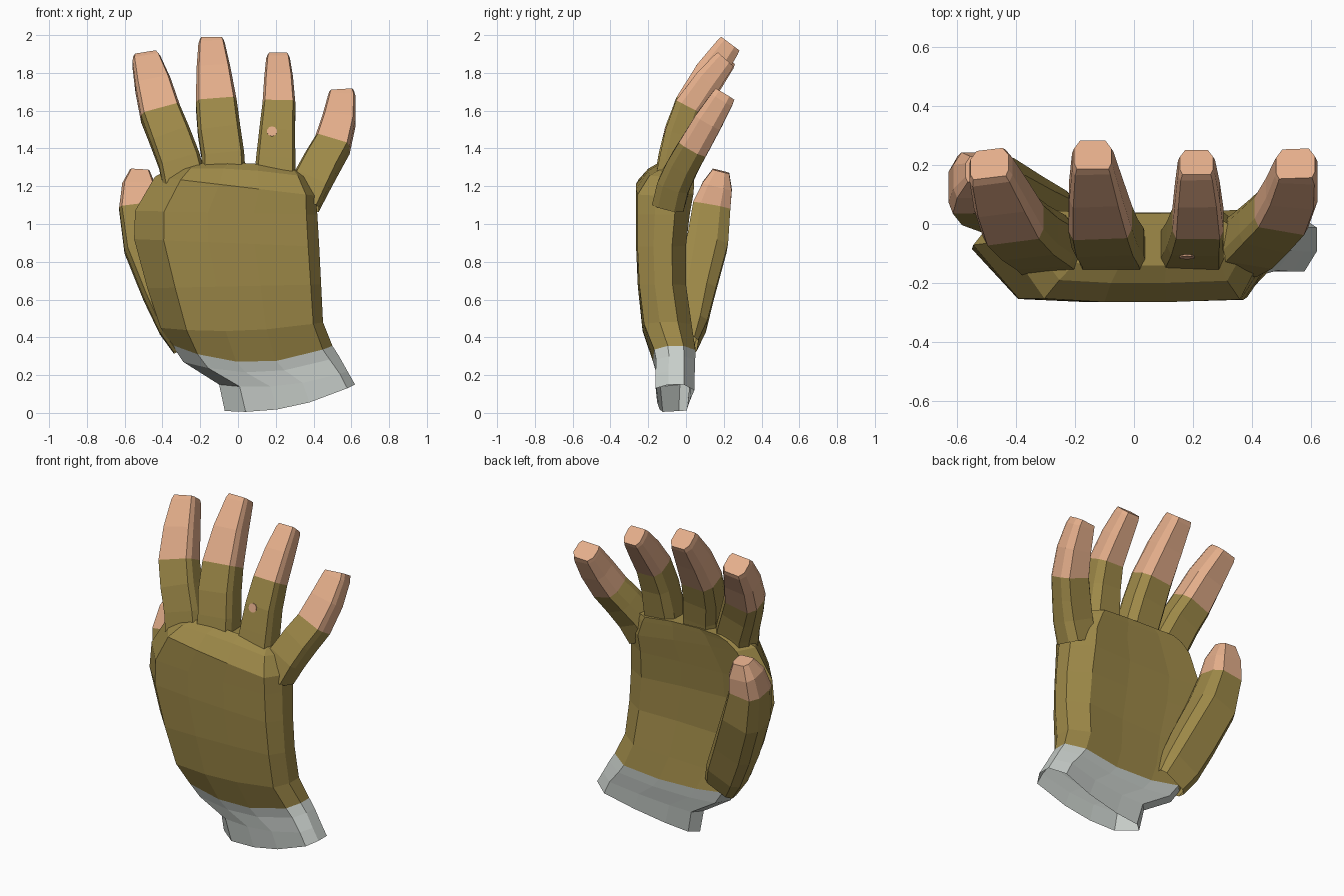
import bpy, bmesh
from mathutils import Vector
from mathutils.bvhtree import BVHTree


def material(name, rgb):
    m = bpy.data.materials.new(name)
    m.diffuse_color = (*rgb, 1)
    return m


GLOVE = material("olive glove", (0.34, 0.25, 0.065))
SKIN = material("skin", (0.77, 0.42, 0.255))
CUFF = material("grey cuff", (0.58, 0.62, 0.59))


def loft(name, rings, mats, rule):
    """Skin a list of equal-sized point rings, open at the start and capped at the end.
    rule(segment) gives the material slot."""
    bm = bmesh.new()
    loops = [[bm.verts.new(p) for p in r] for r in rings]
    n = len(loops[0])
    for i in range(len(loops) - 1):
        a, b = loops[i], loops[i + 1]
        for k in range(n):
            j = (k + 1) % n
            bm.faces.new((a[k], a[j], b[j], b[k])).material_index = rule(i)
    bm.faces.new(loops[-1]).material_index = rule(len(loops) - 2)
    bm.normal_update()
    me = bpy.data.meshes.new(name)
    tree = BVHTree.FromBMesh(bm)
    bm.to_mesh(me)
    bm.free()
    for m in mats:
        me.materials.append(m)
    bpy.context.collection.objects.link(bpy.data.objects.new(name, me))
    return tree


# Hand cross-section: u runs thumb side to little-finger side, v runs back to palm
SECTION = [(-1, .68), (-.68, .04), (-.2, 0), (.3, 0), (.88, .03), (1, .35),
           (1, .72), (.75, 1), (.2, .95), (-.4, .95), (-.85, 1)]


def hand_ring(xl, zl, xr, zr, yb, yp, sag=0.0, taper=0.0):
    pts = []
    for u, v in SECTION:
        t = (u + 1) / 2
        depth = 1 - taper * (1 - t)
        mid = (yb + yp) / 2
        y = mid + (yb + (yp - yb) * v - mid) * depth
        drop = sag * (1 - u * u) * (1 if v < .5 else .6)
        pts.append((xl + (xr - xl) * t, y, zl + (zr - zl) * t - drop))
    return pts


# Glove body with the open cuff as its lowest segments
hand = [
    hand_ring(-.07, .01, .62, .15, -.17, .05, .05, .45),
    hand_ring(-.10, .15, .58, .22, -.17, .05, .04, .3),
    hand_ring(-.29, .27, .535, .30, -.165, .05, .07, .1),
    hand_ring(-.35, .36, .50, .355, -.175, .05, .09),
    hand_ring(-.41, .45, .45, .48, -.23, .03, .03),
    hand_ring(-.48, .66, .44, .68, -.255, .0),
    hand_ring(-.55, .92, .43, .88, -.265, .0),
    hand_ring(-.545, 1.07, .42, 1.05, -.265, .02),
    hand_ring(-.44, 1.25, .41, 1.15, -.265, .04),
    hand_ring(-.37, 1.29, .36, 1.25, -.20, .045, -.02),
    hand_ring(-.30, 1.31, .33, 1.28, -.14, .045, -.03),
]
loft("glove_body", hand, [GLOVE, CUFF], lambda i: 1 if i < 3 else 0)

# Finger cross-section: broad flat front, slightly bevelled sides
FINGER = [(-.85, -1), (.85, -1), (1, -.6), (1, .45), (.68, 1), (-.68, 1), (-1, .45), (-1, -.6)]


def finger(name, path, skin_from):
    """path rows: x, y, z, half width, half depth; bare skin starts at ring skin_from."""
    c = [Vector(p[:3]) for p in path]
    rings = []
    for i, p in enumerate(path):
        t = (c[min(i + 1, len(c) - 1)] - c[max(i - 1, 0)]).normalized()
        s = Vector((1, 0, 0))
        s = (s - t * s.dot(t)).normalized()
        n = t.cross(s)
        rings.append([c[i] + s * a * p[3] + n * b * p[4] for a, b in FINGER])
    return loft(name, rings, [GLOVE, SKIN], lambda i: int(i >= skin_from))


finger("index_finger", [
    (-.285, -.08, 1.22, .115, .09), (-.31, -.06, 1.33, .112, .09),
    (-.36, -.03, 1.46, .11, .088), (-.41, .015, 1.58, .107, .085),
    (-.45, .10, 1.73, .095, .08), (-.485, .19, 1.855, .075, .068),
    (-.49, .205, 1.875, .066, .06)], 3)
finger("middle_finger", [
    (-.075, -.075, 1.25, .115, .09), (-.08, -.055, 1.36, .113, .09),
    (-.10, -.025, 1.49, .113, .088), (-.115, .025, 1.63, .108, .085),
    (-.13, .125, 1.80, .09, .08), (-.14, .22, 1.935, .07, .065),
    (-.14, .235, 1.955, .063, .06)], 3)
ring = finger("ring_finger", [
    (.195, -.075, 1.23, .11, .088), (.20, -.055, 1.34, .104, .086),
    (.207, -.028, 1.48, .095, .083), (.217, .02, 1.62, .087, .08),
    (.215, .115, 1.755, .076, .073), (.212, .195, 1.855, .063, .06),
    (.212, .21, 1.872, .056, .055)], 3)
finger("little_finger", [
    (.34, -.09, 1.11, .095, .085), (.39, -.06, 1.22, .10, .085),
    (.445, -.01, 1.32, .098, .083), (.50, .045, 1.415, .096, .08),
    (.535, .12, 1.545, .088, .075), (.55, .19, 1.66, .073, .063),
    (.548, .205, 1.685, .066, .058)], 3)
finger("thumb", [
    (-.25, .02, .36, .10, .04), (-.305, .035, .47, .12, .075),
    (-.385, .06, .65, .125, .095), (-.485, .11, .89, .122, .11),
    (-.53, .135, 1.09, .10, .10), (-.525, .165, 1.2, .088, .08),
    (-.52, .185, 1.28, .052, .045)], 4)

# Small worn hole on the front of the ring finger
spot, normal, _, _ = ring.ray_cast(Vector((.18, -1, 1.49)), Vector((0, 1, 0)))
bpy.ops.mesh.primitive_cylinder_add(vertices=10, radius=.027, depth=.008, location=spot)
hole = bpy.context.object
hole.name = "glove_hole"
hole.rotation_euler = normal.to_track_quat('Z', 'Y').to_euler()
hole.data.materials.append(SKIN)
